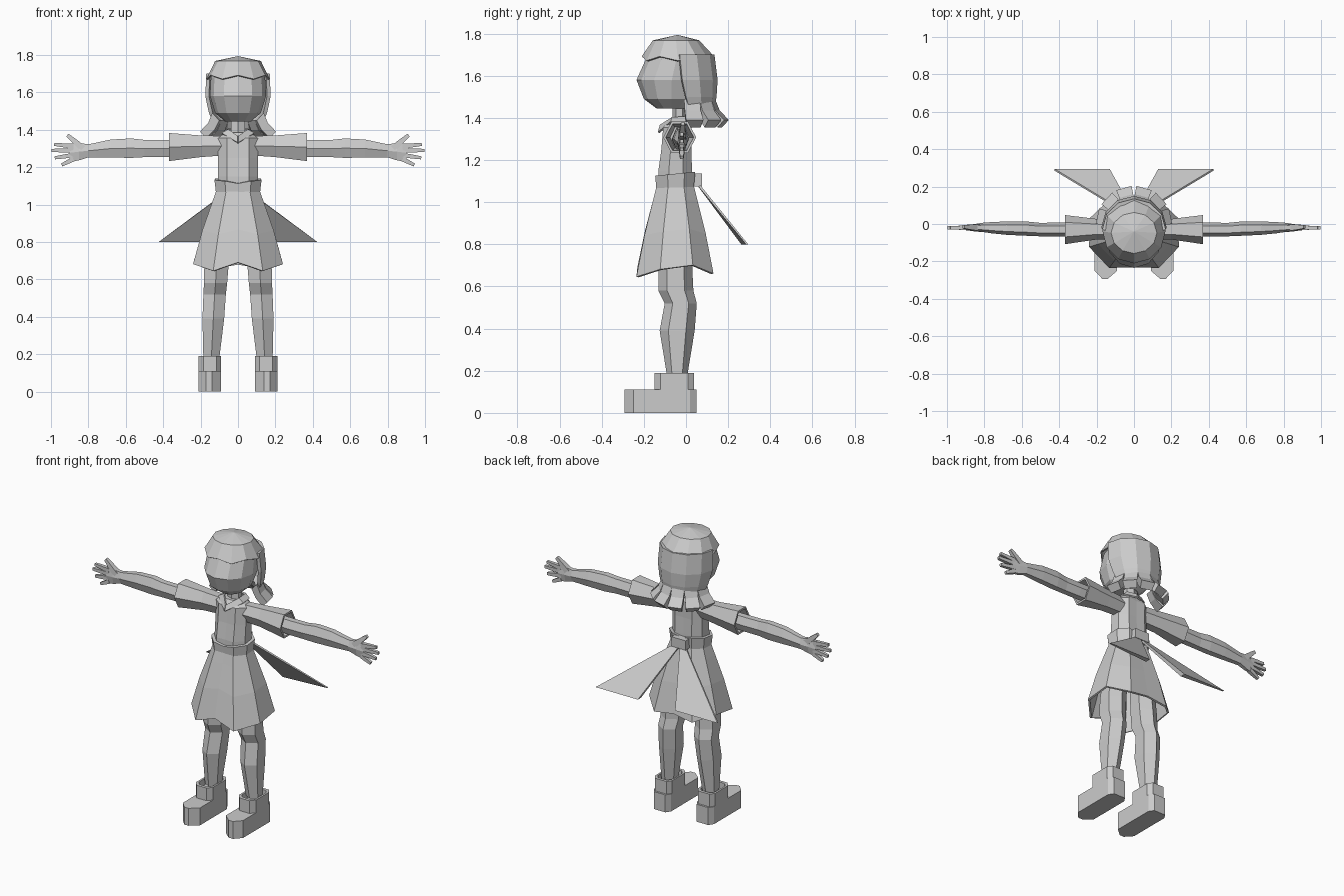
import bpy, bmesh, math
from mathutils import Vector

if "Cube" in bpy.data.objects:
    bpy.data.objects.remove(bpy.data.objects["Cube"])

grey = bpy.data.materials.new("plain grey")
grey.diffuse_color = (0.6, 0.6, 0.6, 1)
grey.use_nodes = True
grey.node_tree.nodes["Principled BSDF"].inputs["Base Color"].default_value = grey.diffuse_color


def loft(name, rings, closed=True, caps=True, mirror=False, thick=0):
    """Skin a list of equally long point rings."""
    bm = bmesh.new()
    vs = [[bm.verts.new(p) for p in r] for r in rings]
    n = len(vs[0])
    for a, b in zip(vs, vs[1:]):
        for i in range(n if closed else n - 1):
            j = (i + 1) % n
            bm.faces.new((a[i], a[j], b[j], b[i]))
    if caps:
        bm.faces.new(vs[0])
        bm.faces.new(vs[-1])
    bmesh.ops.remove_doubles(bm, verts=bm.verts, dist=1e-5)
    bmesh.ops.recalc_face_normals(bm, faces=bm.faces)
    me = bpy.data.meshes.new(name)
    bm.to_mesh(me)
    bm.free()
    me.materials.append(grey)
    ob = bpy.data.objects.new(name, me)
    bpy.context.collection.objects.link(ob)
    if thick:
        s = ob.modifiers.new("thickness", 'SOLIDIFY')
        s.thickness = thick
        s.offset = 0
    if mirror:
        m = ob.modifiers.new("mirror", 'MIRROR')
        m.use_clip = False
    return ob


def head_ring(z, rx, yf, yb, angles, zig=0):
    cy, ry = (yf + yb) / 2, (yb - yf) / 2
    return [(rx * math.cos(math.radians(a)), cy + ry * math.sin(math.radians(a)),
             z + zig * (i % 2)) for i, a in enumerate(angles)]


def limb_ring(c, rx, ry, axis, n=6):
    """Hexagon around z or x, sized by its half extents."""
    k = math.sin(math.pi / 3)
    out = []
    for i in range(n):
        a = 2 * math.pi * i / n
        u, v = rx * math.cos(a), ry / k * math.sin(a)
        out.append((c[0], c[1] + u, c[2] + v) if axis == 'X'
                   else (c[0] + v, c[1] + u, c[2]))
    return out


# ---- head and hair
full = [i * 30 for i in range(12)]
loft("face", [head_ring(*r, full) for r in (
    (1.74, .11, -.15, .05), (1.68, .145, -.19, .10), (1.58, .15, -.235, .10),
    (1.49, .122, -.2, .06), (1.445, .07, -.14, 0))])
loft("hair_cap", [head_ring(1.79, 0, -.04, -.04, full),
                  head_ring(1.765, .12, -.155, .06, full),
                  head_ring(1.67, .165, -.207, .13, full, .02)], caps=False, thick=.008)
back = [i * 30 for i in range(7)]
loft("hair_back", [head_ring(*r, back) for r in (
    (1.70, .16, -.19, .125), (1.58, .165, -.18, .14), (1.50, .148, -.14, .135),
    (1.45, .13, -.1, .125))], closed=False, caps=False, thick=.02)

# flipped-out hair ends
for i in range(6):
    mid = math.radians(12 + i * 31.2)

    def corners(half, inner, outer):
        pts = []
        for s, (r, z) in ((-1, inner), (1, inner), (1, outer), (-1, outer)):
            a = mid + s * math.radians(half)
            pts.append((r * math.cos(a), r * math.sin(a), z))
        return pts
    loft("hair_lock", [corners(16, (.10, 1.45), (.138, 1.49)),
                       corners(14, (.125, 1.40), (.16, 1.435)),
                       corners(12, (.17, 1.355), (.204, 1.39))])

loft("neck", [limb_ring((0, -.032, z), .033, .038, 'Z') for z in (1.34, 1.49)])

# ---- dress: one outline scaled for skirt, belt and bodice
HALF = [(0, -.225, .69), (.13, -.23, .645), (.235, -.12, .68),
        (.23, .03, .70), (.13, .125, .66), (0, .12, .68)]
HEM = HALF + [(-x, y, z) for x, y, z in HALF[-2:0:-1]]


def dress_ring(s, z=None, t=0, cy=-.05, sy=None):
    return [(x * s, cy + (y + .05) * (sy or s),
             z if z is not None else 1.08 + t * (hz - 1.08)) for x, y, hz in HEM]


loft("skirt", [dress_ring(s, t=t) for s, t in
               ((.46, 0), (.57, .18), (.79, .55), (1, 1))], caps=False, thick=.012)
loft("bodice", [dress_ring(.46, 1.06), dress_ring(.45, 1.15), dress_ring(.45, 1.25, cy=-.045, sy=.4),
                dress_ring(.45, 1.355, cy=-.04, sy=.38), dress_ring(.3, 1.385, cy=-.035, sy=.26)])


def belt_ring(s, z):
    return [(x, y, z + .1 * (y + .05) - (.012 if abs(x) < .01 else 0))
            for x, y, _ in dress_ring(s, z)]


loft("belt", [belt_ring(.46, 1.065), belt_ring(.5, 1.065), belt_ring(.535, 1.135),
              belt_ring(.45, 1.135)], caps=False)

# collar with a front point
loft("collar", [
    [(0, .03, 1.375), (.078, 0, 1.38), (.085, -.07, 1.38), (0, -.13, 1.33)],
    [(0, .02, 1.40), (.05, 0, 1.405), (.05, -.065, 1.40), (0, -.12, 1.365)]],
    closed=False, caps=False, mirror=True, thick=.01)

# sash bow: knot and two hanging tails
loft("sash_knot", [[(x, y, z) for x, z in ((-.05, 1.075), (.05, 1.075), (.05, 1.135), (-.05, 1.135))]
                   for y in (.03, .075)])
loft("sash_tail", [[(0, .05, 1.085), (.035, .05, 1.085), (.035, .06, 1.09), (0, .06, 1.09)],
                   [(.13, .262, .80), (.425, .285, .80), (.425, .295, .80), (.13, .295, .80)]],
     mirror=True)

# ---- sleeves, open at the cuff
SLEEVE = [((.08, -.035, 1.315), .05, .052), ((.2, -.028, 1.312), .055, .058),
          ((.37, -.03, 1.308), .078, .075), ((.37, -.03, 1.308), .066, .063),
          ((.24, -.03, 1.308), .045, .048)]
loft("sleeve", [limb_ring(c, a, b, 'X') for c, a, b in SLEEVE], mirror=True)

# ---- arms and hands
ARM = [(.2, -.03, 1.305, .035, .043), (.4, -.03, 1.3, .038, .045),
       (.5, -.03, 1.3, .036, .046), (.57, -.025, 1.302, .038, .052),
       (.68, -.022, 1.3, .036, .048), (.76, -.02, 1.292, .03, .039),
       (.80, -.018, 1.288, .026, .035), (.85, -.02, 1.283, .02, .046),
       (.9, -.02, 1.277, .013, .049)]
loft("arm", [limb_ring(r[:3], r[3], r[4], 'X') for r in ARM], mirror=True)


def digit(name, a, b, w0, w1):
    a, b = Vector(a), Vector(b)
    side = (b - a).normalized().cross(Vector((0, 1, 0)))
    rings = []
    for p, w in ((a, w0), (a.lerp(b, .6), (w0 + w1) / 2), (b, w1)):
        rings.append([p + side * w * u + Vector((0, w * v, 0))
                      for u, v in ((-1, -1), (1, -1), (1, 1), (-1, 1))])
    loft(name, rings, mirror=True)


for z0, x1, z1 in ((1.312, .985, 1.322), (1.29, 1.0, 1.29), (1.265, .982, 1.25), (1.243, .945, 1.212)):
    digit("finger", (.88, -.02, z0), (x1 - .002, -.02, z1), .0125, .008)
digit("thumb", (.83, -.02, 1.30), (.912, -.015, 1.372), .018, .009)

# ---- legs and boots
LEG = [(.09, -.045, .95, .07, .06), (.115, -.05, .68, .08, .065),
       (.12, -.048, .58, .083, .062), (.125, -.025, .52, .076, .06),
       (.132, -.042, .39, .083, .058), (.143, -.042, .17, .047, .042)]
loft("leg", [limb_ring(r[:3], r[3], r[4], 'Z') for r in LEG], mirror=True)

SOLE = [(.09, .02), (.11, .05), (.19, .05), (.21, .02), (.21, -.25), (.17, -.293), (.14, -.293), (.09, -.25)]
loft("boot_foot", [[(x, y, z) for x, y in SOLE] for z in (0, .11)], mirror=True)


def shaft(s, z):
    pts = [(.09, .01), (.11, .038), (.19, .038), (.21, .01), (.21, -.12), (.185, -.15), (.115, -.15), (.09, -.12)]
    return [(.15 + (x - .15) * s, -.055 + (y + .055) * s, z) for x, y in pts]


loft("boot_shaft", [shaft(1, .10), shaft(1, .19), shaft(.8, .19), shaft(.8, .15)], mirror=True)
